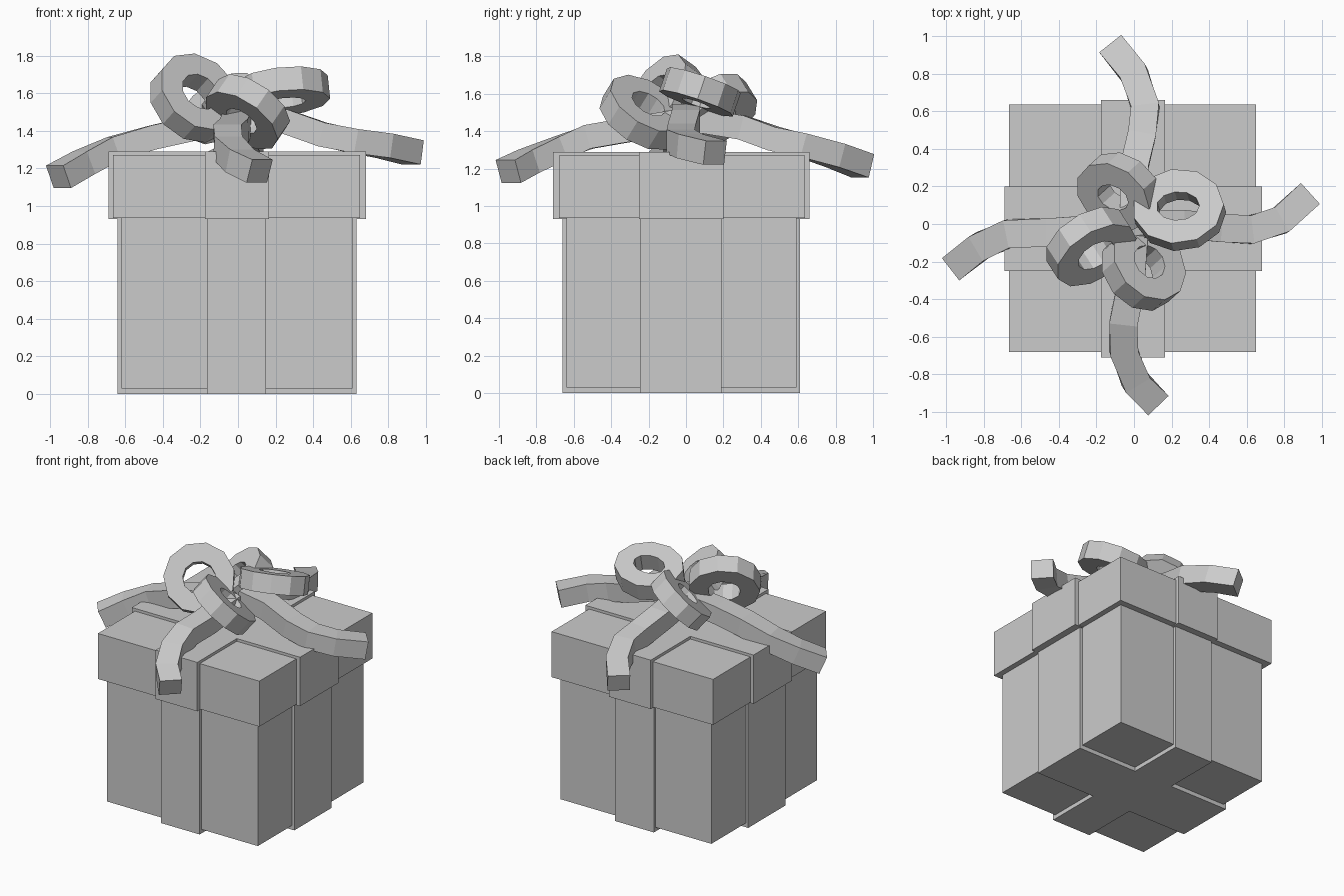
import bpy, bmesh
from math import sin, cos, pi
from mathutils import Vector

if "Cube" in bpy.data.objects:
    bpy.data.objects.remove(bpy.data.objects["Cube"])


def finish(name, bm):
    bmesh.ops.recalc_face_normals(bm, faces=bm.faces)
    me = bpy.data.meshes.new(name)
    bm.to_mesh(me)
    bm.free()
    ob = bpy.data.objects.new(name, me)
    bpy.context.collection.objects.link(ob)
    return ob


def box(name, x, y, z):
    bm = bmesh.new()
    bmesh.ops.create_cube(bm, size=1)
    for v in bm.verts:
        v.co = [(r[0] + r[1]) / 2 + c * (r[1] - r[0]) for c, r in zip(v.co, (x, y, z))]
    return finish(name, bm)


def skin(name, sections, closed):
    """Join four-cornered sections into a ribbon."""
    bm = bmesh.new()
    rows = [[bm.verts.new(p) for p in s] for s in sections]
    n = len(rows)
    for i in range(n if closed else n - 1):
        a, b = rows[i], rows[(i + 1) % n]
        for k in range(4):
            bm.faces.new((a[k], a[(k + 1) % 4], b[(k + 1) % 4], b[k]))
    if not closed:
        bm.faces.new(rows[0])
        bm.faces.new(rows[-1])
    return finish(name, bm)


CORNERS = ((-.5, -.5), (.5, -.5), (.5, .5), (-.5, .5))


def tail(name, pts, width=.15, thick=.13):
    pts = [Vector(p) for p in pts]
    sections = []
    for i, p in enumerate(pts):
        t = (pts[min(i + 1, len(pts) - 1)] - pts[max(i - 1, 0)]).normalized()
        side = t.cross(Vector((0, 0, 1))).normalized()
        up = side.cross(t)
        sections.append([p + side * a * width + up * b * thick for a, b in CORNERS])
    skin(name, sections, False)


def loop(name, centre, normal, ru, rv, radial=.13, axial=.13, sides=11):
    c, n = Vector(centre), Vector(normal).normalized()
    u = (Vector((1, 0, 0)) - n * n.x).normalized()
    v = n.cross(u)
    sections = []
    for i in range(sides):
        a = 2 * pi * i / sides
        sections.append([c + u * cos(a) * (ru + p * radial) + v * sin(a) * (rv + p * radial)
                         + n * q * axial for p, q in CORNERS])
    skin(name, sections, True)


# Box body with its crossed bands
box("box_body", (-.62, .61), (-.64, .59), (.03, .94))
box("body_band_front_back", (-.165, .15), (-.66, .61), (0, .93))
box("body_band_left_right", (-.64, .63), (-.245, .19), (0, .93))

# Lid with its crossed bands
box("lid", (-.665, .65), (-.68, .635), (.935, 1.27))
box("lid_band_front_back", (-.175, .165), (-.71, .66), (.93, 1.29))
box("lid_band_left_right", (-.69, .68), (-.25, .20), (.93, 1.29))

# Bow tails
tail("tail_right", [(.05, 0, 1.48), (.25, 0, 1.45), (.45, -.02, 1.38),
                    (.62, -.03, 1.345), (.78, .02, 1.32), (.93, .155, 1.285)])
tail("tail_left", [(-.05, 0, 1.45), (-.25, -.03, 1.41), (-.45, -.045, 1.365),
                   (-.66, -.05, 1.305), (-.82, -.12, 1.23), (-.955, -.225, 1.155)])
tail("tail_back", [(0, .05, 1.46), (0, .3, 1.42), (.04, .47, 1.36),
                   (.06, .62, 1.325), (0, .8, 1.27), (-.115, .945, 1.215)])
tail("tail_front", [(0, -.05, 1.45), (-.02, -.35, 1.4), (-.055, -.52, 1.37),
                    (-.055, -.67, 1.31), (.01, -.84, 1.24), (.115, -.95, 1.185)])

# Bow loops
loop("loop_right", (.24, .075, 1.61), (-.1, .32, .94), .18, .145)
loop("loop_left", (-.23, -.12, 1.575), (.45, -.7, .5), .175, .175)
loop("loop_front", (.05, -.23, 1.5), (.5, .45, .73), .16, .165)
loop("loop_back", (-.08, .17, 1.52), (-.5, -.45, .73), .16, .14)
